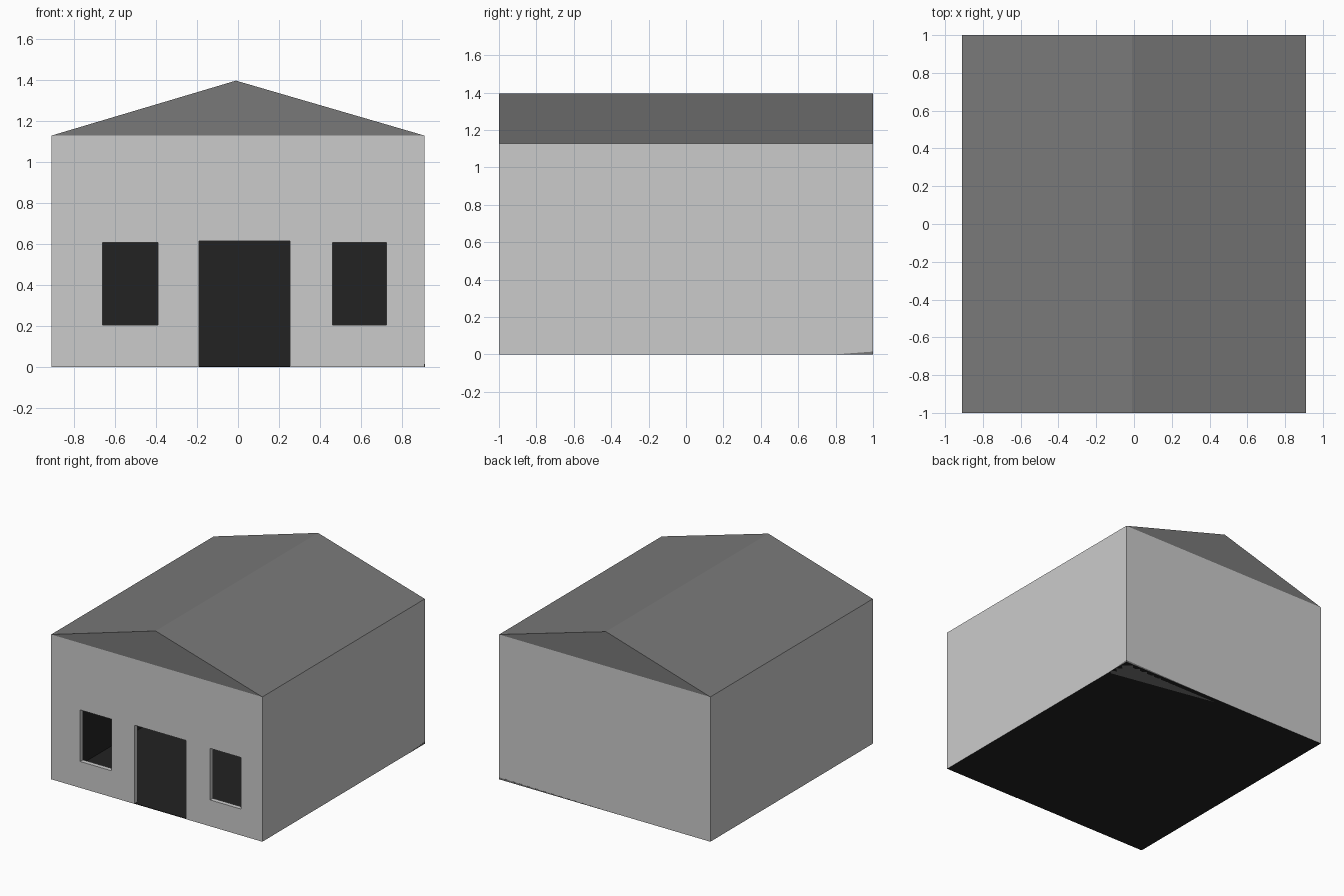
import bpy, bmesh

if "Cube" in bpy.data.objects:
    bpy.data.objects.remove(bpy.data.objects["Cube"])

HX, HY, EAVE, RIDGE = 0.91, 1.0, 1.128, 1.396   # half width, half length, heights
T = 0.035                                       # wall thickness


def material(name, rgb):
    m = bpy.data.materials.new(name)
    m.diffuse_color = (*rgb, 1)
    m.use_nodes = True
    m.node_tree.nodes["Principled BSDF"].inputs["Base Color"].default_value = m.diffuse_color
    return m


wall_mat = material("pale_grey_wall", (0.60, 0.60, 0.60))
roof_mat = material("mid_grey_roof", (0.19, 0.19, 0.19))
dark_mat = material("near_black_inside", (0.016, 0.016, 0.016))


def mesh_object(name, bm, *mats):
    bmesh.ops.recalc_face_normals(bm, faces=bm.faces)
    me = bpy.data.meshes.new(name)
    bm.to_mesh(me)
    bm.free()
    ob = bpy.data.objects.new(name, me)
    bpy.context.collection.objects.link(ob)
    for m in mats:
        me.materials.append(m)
    return ob


def box(name, lo, hi, *mats):
    bm = bmesh.new()
    bmesh.ops.create_cube(bm, size=1)
    for v in bm.verts:
        v.co = [l if c < 0 else h for c, l, h in zip(v.co, lo, hi)]
    return mesh_object(name, bm, *mats)


def hull(name, points, *mats):
    bm = bmesh.new()
    for p in points:
        bm.verts.new(p)
    bmesh.ops.convex_hull(bm, input=bm.verts)
    bmesh.ops.dissolve_limit(bm, angle_limit=0.01, verts=bm.verts, edges=bm.edges)
    return mesh_object(name, bm, *mats)


def cut(target, cutter):
    mod = target.modifiers.new("cut", 'BOOLEAN')
    mod.operation, mod.solver, mod.object = 'DIFFERENCE', 'EXACT', cutter
    bpy.context.view_layer.objects.active = target
    bpy.ops.object.modifier_apply(modifier=mod.name)
    bpy.data.objects.remove(cutter)


# Walls: hollow shell with a doorway and two windows in the front
walls = box("walls", (-HX, -HY, 0), (HX, HY, EAVE), wall_mat, dark_mat)
cut(walls, box("room_cutter", (T - HX, T - HY, -0.2), (HX - T, HY - T, EAVE - 0.02), wall_mat))
openings = [(-0.66, -0.39, 0.205, 0.607),    # left window
            (-0.19, 0.253, -0.1, 0.613),     # door
            (0.46, 0.725, 0.205, 0.607)]     # right window
for x0, x1, z0, z1 in openings:
    cut(walls, box("opening_cutter", (x0, -HY - 0.1, z0), (x1, T - HY + 0.05, z1), wall_mat))

# Room-side faces and the underside are dark, everything else pale
for f in walls.data.polygons:
    c, n = f.center, f.normal
    inward = n.x * c.x + n.y * c.y < 0 and abs(n.z) < 0.5
    in_reveal = c.y < T - HY - 0.005
    on_room = abs(abs(c.x) - (HX - T)) < 0.003 or abs(abs(c.y) - (HY - T)) < 0.003
    ceiling = n.z < -0.5 and c.z > EAVE - 0.03
    underside = n.z < -0.5 and c.z < 0.01
    f.material_index = int((inward and on_room and not in_reveal) or ceiling or underside)

# Floor plate closing the underside
box("floor", (0.002 - HX, 0.002 - HY, 0), (HX - 0.002, HY - 0.002, 0.004), dark_mat)

# Gable roof, flush with the walls, ridge a touch left of centre
hull("roof", [(x, y, z) for y in (-HY, HY)
              for x, z in ((-HX, EAVE), (HX, EAVE), (-0.01, RIDGE))], roof_mat)

# Thin dark sliver at the foot of the back right corner
e = 0.001
hull("corner_sliver", [(HX + e, HY + e, 0), (-0.13, HY + e, 0),
                       (HX + e, 0.8, 0), (HX + e, HY + e, 0.015)], roof_mat)
